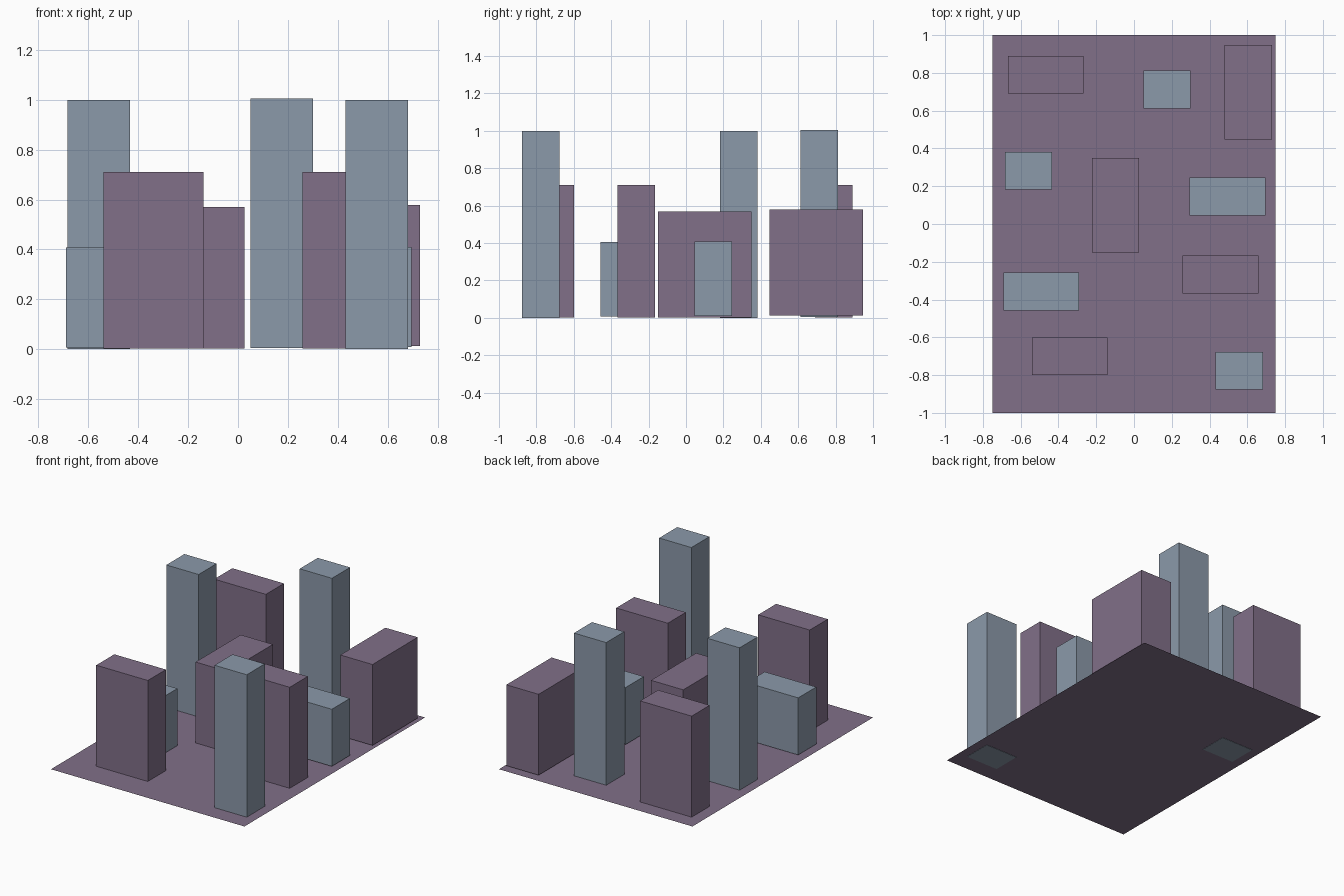
import bpy

if "Cube" in bpy.data.objects:
    bpy.data.objects.remove(bpy.data.objects["Cube"])


def material(name, rgb):
    mat = bpy.data.materials.new(name)
    mat.diffuse_color = (*rgb, 1)
    mat.use_nodes = True
    mat.node_tree.nodes["Principled BSDF"].inputs["Base Color"].default_value = mat.diffuse_color
    return mat


purple = material("purple", (0.22, 0.16, 0.25))
blue = material("blue", (0.26, 0.32, 0.40))


def block(name, mat, size, x, y, z=0.0):
    """Box given by its lower x/y corner, bottom height and size."""
    w, d, h = size
    bpy.ops.mesh.primitive_cube_add(size=1, location=(x + w / 2, y + d / 2, z + h / 2))
    ob = bpy.context.object
    ob.name = name
    ob.scale = size
    bpy.ops.object.transform_apply(location=False, rotation=False, scale=True)
    ob.data.materials.append(mat)


# Ground plate: a single thin sheet
GROUND = 0.002
bpy.ops.mesh.primitive_plane_add(size=1, location=(0, 0, GROUND))
plate = bpy.context.object
plate.name = "ground_plate"
plate.scale = (1.5, 2, 1)
bpy.ops.object.transform_apply(location=False, rotation=False, scale=True)
plate.data.materials.append(purple)

# Tall slim blue towers
TOWER = (0.25, 0.20, 1.0)
for i, p in enumerate([(0.05, 0.612, 0.005), (-0.683, 0.182, 0), (0.432, -0.877, 0)]):
    block(f"tower_{i + 1}", blue, TOWER, *p)

# Low blue blocks
LOW = (0.40, 0.20, 0.40)
for i, p in enumerate([(0.295, 0.046, 0.009), (-0.69, -0.457, 0.007)]):
    block(f"low_block_{i + 1}", blue, LOW, *p)

# Medium purple blocks, wide in x
MEDIUM = (0.40, 0.20, 0.708)
for i, p in enumerate([(-0.667, 0.69), (0.258, -0.367), (-0.539, -0.80)]):
    block(f"medium_block_{i + 1}", purple, MEDIUM, *p, 0.003)

# Deep purple blocks, long in y
DEEP = (0.25, 0.50, 0.567)
for i, p in enumerate([(0.48, 0.447, 0.012), (-0.223, -0.151, 0.003)]):
    block(f"deep_block_{i + 1}", purple, DEEP, *p)
